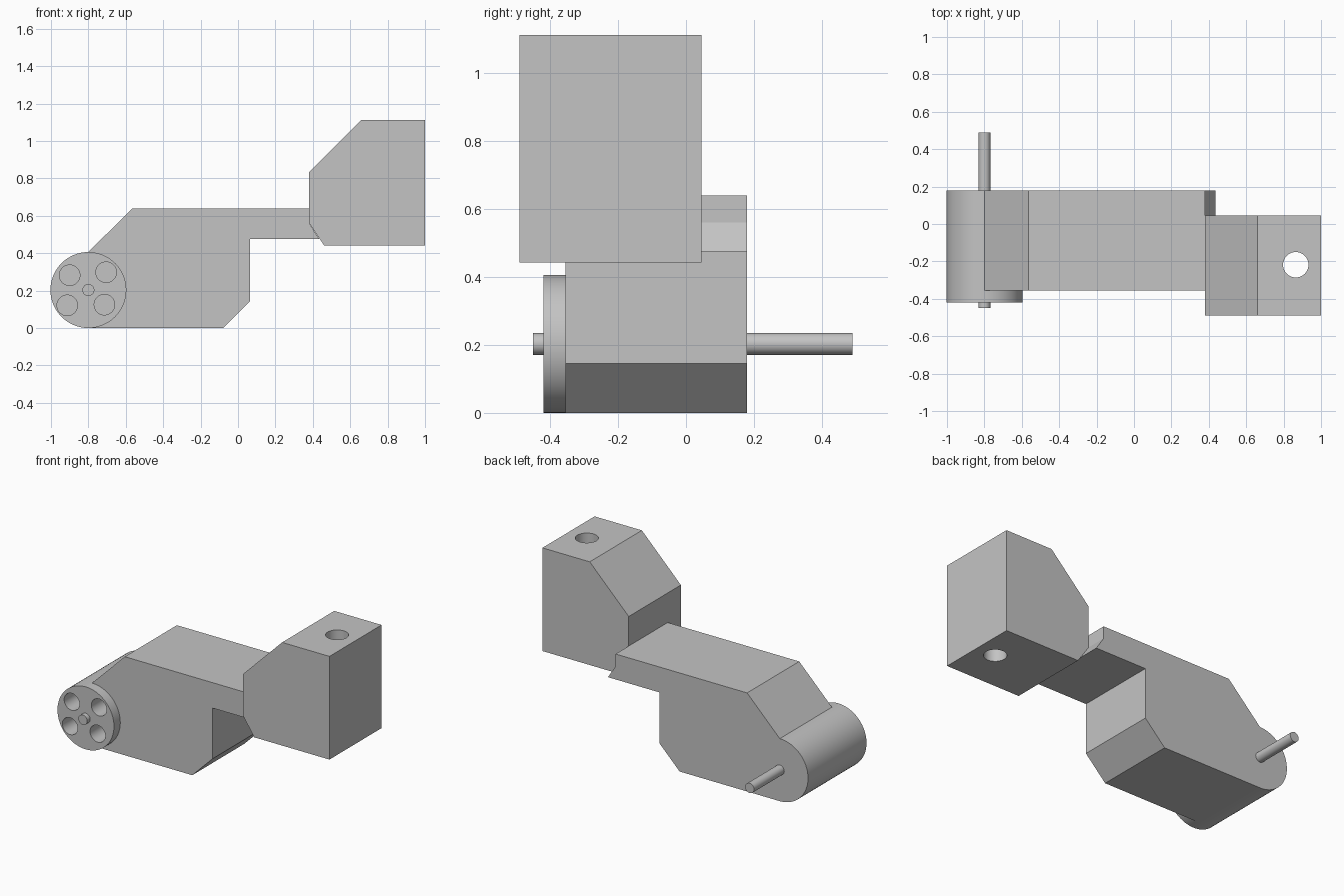
import bpy
import bmesh
from math import cos, sin, pi, radians
from mathutils import Vector

default_cube = bpy.data.objects.get("Cube")
if default_cube:
    bpy.data.objects.remove(default_cube, do_unlink=True)

grey = bpy.data.materials.new("plain_grey")
grey.use_nodes = True
COLOUR = (0.55, 0.55, 0.55, 1)
grey.diffuse_color = COLOUR
grey.node_tree.nodes["Principled BSDF"].inputs["Base Color"].default_value = COLOUR


def arc(cx, cy, r, start, end, steps):
    angles = [start + (end - start) * i / steps for i in range(steps + 1)]
    return [(cx + r * cos(a), cy + r * sin(a)) for a in angles]


def circle(cx, cy, r, steps=64):
    return arc(cx, cy, r, 0, 2 * pi, steps)[:-1]


def extrude(name, outline, low, high, axis="Y"):
    """Extrude an x-z outline along y, or an x-y outline along z."""
    bm = bmesh.new()
    place = (lambda p: (p[0], low, p[1])) if axis == "Y" else (lambda p: (p[0], p[1], low))
    face = bm.faces.new([bm.verts.new(place(p)) for p in outline])
    grown = bmesh.ops.extrude_face_region(bm, geom=[face])["geom"]
    shift = Vector((0, high - low, 0) if axis == "Y" else (0, 0, high - low))
    bmesh.ops.translate(bm, vec=shift, verts=[v for v in grown if isinstance(v, bmesh.types.BMVert)])
    bmesh.ops.recalc_face_normals(bm, faces=bm.faces)
    mesh = bpy.data.meshes.new(name)
    bm.to_mesh(mesh)
    bm.free()
    mesh.materials.append(grey)
    obj = bpy.data.objects.new(name, mesh)
    bpy.context.collection.objects.link(obj)
    return obj


def finish(obj, cutters=()):
    """Cut the holes, then smooth the round walls only."""
    bpy.ops.object.select_all(action="DESELECT")
    obj.select_set(True)
    bpy.context.view_layer.objects.active = obj
    for cutter in cutters:
        cut = obj.modifiers.new("hole", "BOOLEAN")
        cut.operation = "DIFFERENCE"
        cut.solver = "EXACT"
        cut.object = cutter
        bpy.ops.object.modifier_apply(modifier=cut.name)
    bpy.ops.object.shade_smooth_by_angle(angle=radians(30))


# Shared dimensions
AXLE_X, R = -0.8, 0.203
FRONT, BACK = -0.355, 0.18

# Body with rounded end and forward arm
body_outline = arc(AXLE_X, R, R, pi / 2, 3 * pi / 2, 32) + [
    (-0.08, 0), (0.065, 0.145), (0.065, 0.475), (0.435, 0.475),
    (0.38, 0.56), (0.38, 0.64), (-0.565, 0.64)]
body = extrude("body", body_outline, FRONT, BACK)

# Round plate on the front of the body
disc = extrude("front_disc", circle(AXLE_X, R, R), -0.42, FRONT)

# Axle through the rounded end
axle = extrude("axle", circle(AXLE_X, R, 0.032, 32), -0.45, 0.49)

# Head block at the end of the arm
head_outline = [(0.46, 0.442), (1, 0.442), (1, 1.112), (0.66, 1.112), (0.38, 0.832), (0.38, 0.56)]
head = extrude("head_block", head_outline, -0.49, 0.045)

# Blind holes in the disc and body, and the through hole in the head
hole_centres = [(-0.9, 0.282), (-0.705, 0.298), (-0.913, 0.121), (-0.714, 0.125)]
drills = [extrude("disc_drill", circle(x, z, 0.055, 40), -0.5, 0.0) for x, z in hole_centres]
head_drill = extrude("head_drill", circle(0.865, -0.218, 0.068, 48), 0.3, 1.3, "Z")

finish(body, drills)
finish(disc, drills)
finish(head, [head_drill])
finish(axle)

for drill in drills + [head_drill]:
    bpy.data.objects.remove(drill, do_unlink=True)
